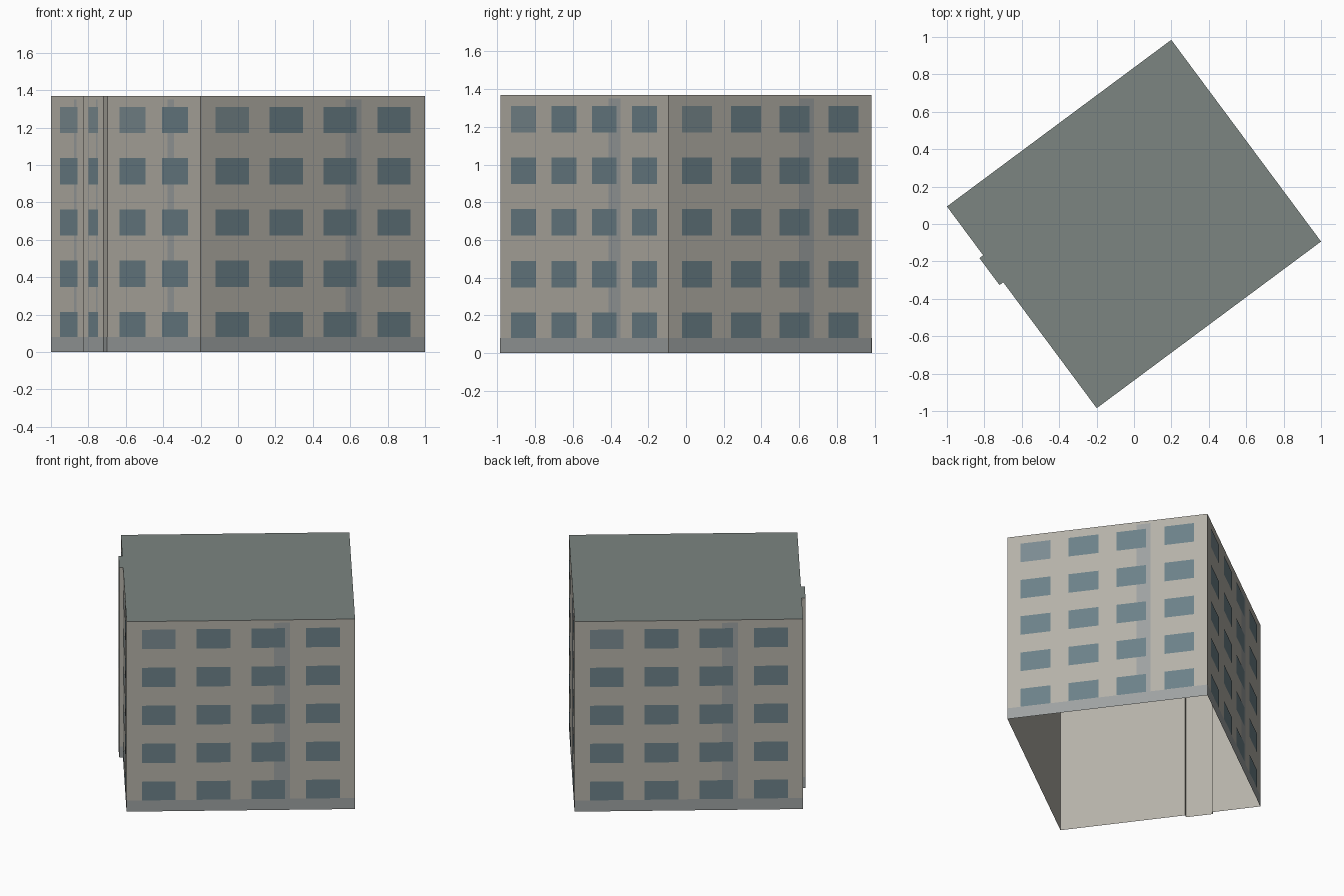
import bpy, bmesh
from math import radians
from mathutils import Vector, Matrix

if "Cube" in bpy.data.objects:
    bpy.data.objects.remove(bpy.data.objects["Cube"])

L, W, H = 1.494, 1.343, 1.37          # plan length, plan width, height
FLOORS = 5
PITCH = H / FLOORS
ROT = Matrix.Rotation(radians(36.6), 3, 'Z')
UP = Vector((0, 0, 1))


def material(name, rgb):
    m = bpy.data.materials.new(name)
    m.diffuse_color = (*rgb, 1)
    m.use_nodes = True
    m.node_tree.nodes["Principled BSDF"].inputs["Base Color"].default_value = m.diffuse_color
    return m


def build(name, quads, mat):
    bm = bmesh.new()
    for pts in quads:
        bm.faces.new([bm.verts.new(p) for p in pts])
    bmesh.ops.remove_doubles(bm, verts=bm.verts, dist=1e-5)
    me = bpy.data.meshes.new(name)
    bm.to_mesh(me)
    bm.free()
    me.materials.append(mat)
    ob = bpy.data.objects.new(name, me)
    bpy.context.collection.objects.link(ob)
    return ob


def panel(p, q, a, b, z0, z1, off=0.0):
    """Upright quad on wall p-q between fractions a and b, set off outwards."""
    n = (q - p).cross(UP).normalized() * off
    s, e = p.lerp(q, a) + n, p.lerp(q, b) + n
    return [s + UP * z0, e + UP * z0, e + UP * z1, s + UP * z1]


# Footprint, anticlockwise, with a shallow bay on the left wall
x, y = L / 2, W / 2
b0, b1, depth = y - 0.325, y - 0.505, 0.025
plan = [(-x, -y), (x, -y), (x, y), (-x, y),
        (-x, b0), (-x - depth, b0), (-x - depth, b1), (-x, b1)]
plan = [ROT @ Vector((u, v, 0)) for u, v in plan]
columns = [4, 4, 4, 1, 0, 1, 0, 2]    # window columns per wall
layout = {4: (0.24, 0.148), 2: (0.455, 0.275), 1: (0, 0.49)}  # spacing, width

walls, bands, strips, windows, pale = [], [], [], [], []
for i, n in enumerate(columns):
    p, q = plan[i], plan[(i + 1) % len(plan)]
    walls.append(panel(p, q, 0, 1, 0, H))
    bands.append(panel(p, q, 0, 1, 0, 0.08, 0.001))
    if not n:
        continue
    strips.append(panel(p, q, 0.645, 0.716, 0.08, 1.35, 0.001))
    step, width = layout[n]
    for c in range(n):
        mid = 0.5 + (c - (n - 1) / 2) * step
        for f in range(FLOORS):
            z = 0.075 + f * PITCH
            quad = panel(p, q, mid - width / 2, mid + width / 2,
                         max(z, 0.08), z + 0.14, 0.002)
            (pale if c == 0 and f == FLOORS - 1 else windows).append(quad)

# Wall shell, open underneath
build("walls", walls, material("wall_stone", (0.46, 0.44, 0.39)))
# Flat roof
build("roof", [[p + UP * H for p in plan]], material("roof_grey", (0.20, 0.235, 0.22)))
# Grey plinth band and vertical strips
grey = material("plinth_grey", (0.34, 0.36, 0.36))
build("plinth_band", bands, grey)
build("vertical_strips", strips, grey)
# Window panes, with one paler pane at the top left of each wall
build("windows", windows, material("window_glass", (0.15, 0.22, 0.25)))
build("pale_windows", pale, material("pale_glass", (0.20, 0.26, 0.285)))
